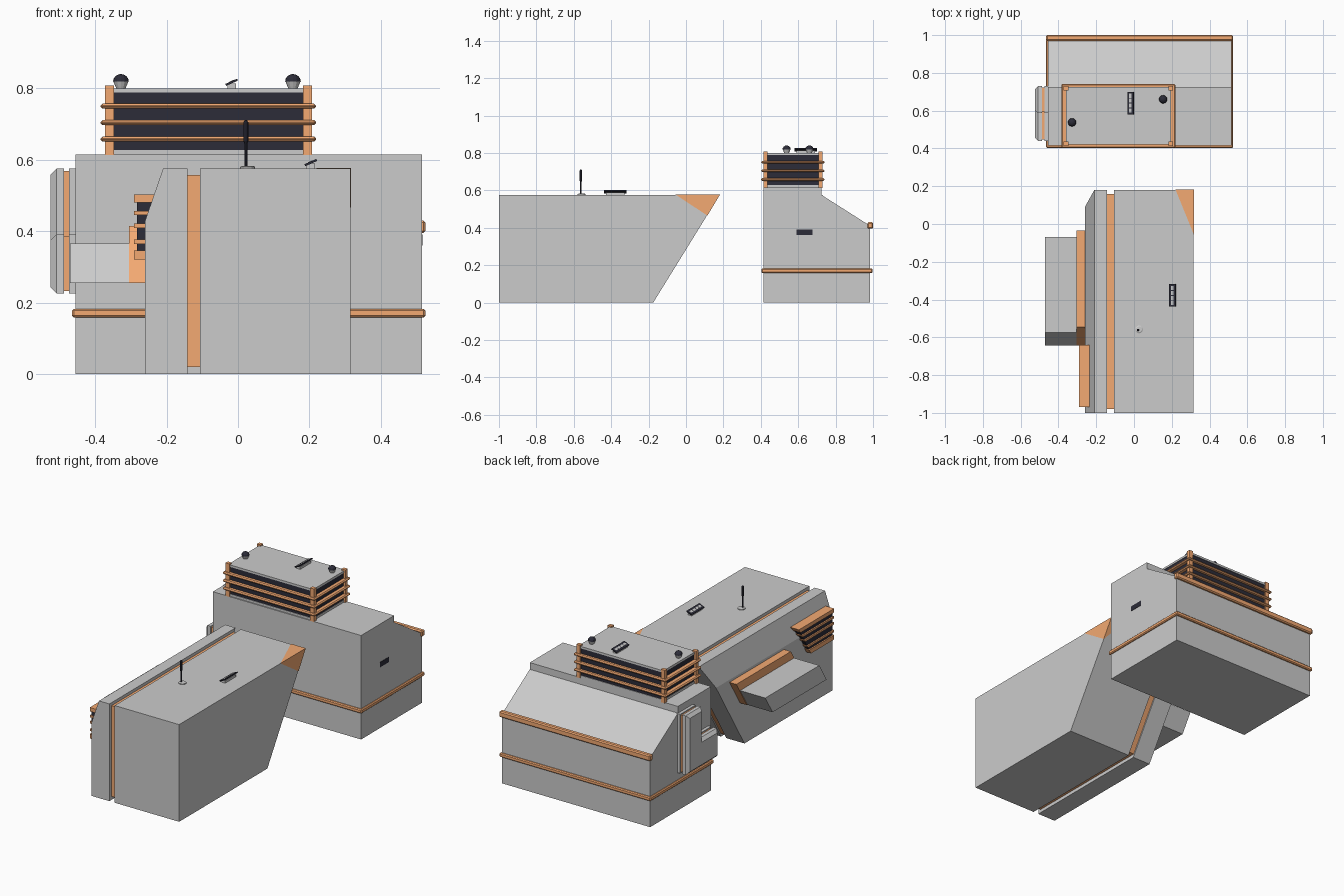
import bpy, bmesh, math
from mathutils import Matrix, Vector

if "Cube" in bpy.data.objects:
    bpy.data.objects.remove(bpy.data.objects["Cube"])


def mat(name, col):
    m = bpy.data.materials.new(name)
    m.diffuse_color = (*col, 1)
    m.use_nodes = True
    m.node_tree.nodes["Principled BSDF"].inputs["Base Color"].default_value = m.diffuse_color
    return m


ORANGE = mat("orange_paint", (0.9, 0.4, 0.17))
DARK = mat("dark_slats", (0.025, 0.025, 0.04))


def finish(bm, name, m=None):
    bmesh.ops.recalc_face_normals(bm, faces=bm.faces)
    me = bpy.data.meshes.new(name)
    bm.to_mesh(me)
    bm.free()
    ob = bpy.data.objects.new(name, me)
    bpy.context.collection.objects.link(ob)
    if m:
        me.materials.append(m)
    return ob


def box(name, lo, hi, m=None, bevel=0):
    bm = bmesh.new()
    lo, hi = Vector(lo), Vector(hi)
    bmesh.ops.create_cube(bm, size=1, matrix=Matrix.Translation((lo + hi) / 2)
                          @ Matrix.Diagonal((*(hi - lo), 1)))
    if bevel:
        bmesh.ops.bevel(bm, geom=bm.edges[:], offset=bevel, segments=1, affect='EDGES')
    return finish(bm, name, m)


def prism(name, pts, x0, x1, m=None, bevel=0):
    """Side outline (y, z) extruded along x; bevel only on the x0 face rim."""
    bm = bmesh.new()
    f = bm.faces.new([bm.verts.new((x0, y, z)) for y, z in pts])
    rim = f.edges[:]
    r = bmesh.ops.extrude_face_region(bm, geom=[f], use_keep_orig=True)
    for v in r["geom"]:
        if isinstance(v, bmesh.types.BMVert):
            v.co.x = x1
    bmesh.ops.recalc_face_normals(bm, faces=bm.faces)
    if bevel:
        bmesh.ops.bevel(bm, geom=rim, offset=bevel, segments=1, affect='EDGES')
    return finish(bm, name, m)


def lathe(name, prof, x, y, m=None, n=12):
    """Round part from (radius, z) profile."""
    bm = bmesh.new()
    rings = [[bm.verts.new((x + r * math.cos(2 * math.pi * i / n),
                            y + r * math.sin(2 * math.pi * i / n), z)) for i in range(n)]
             for r, z in prof]
    for a, b in zip(rings, rings[1:]):
        for i in range(n):
            bm.faces.new((a[i], a[(i + 1) % n], b[(i + 1) % n], b[i]))
    bm.faces.new(rings[0])
    bm.faces.new(rings[-1])
    return finish(bm, name, m)


SLOPE = 0.355 / 0.575  # lean of the overhanging rear face


def wedge(front, back_top, z0, z1, front_lean=False):
    d = (z1 - z0) * SLOPE
    return [(front - (d if front_lean else 0), z0), (back_top - d, z0),
            (back_top, z1), (front, z1)]


# --- Front wedge building ---
prism("front_hall", wedge(-1, 0.18, 0, 0.575), -0.107, 0.315)
prism("hall_seam_strip", wedge(-0.98, 0.16, 0.02, 0.557), -0.15, -0.1, ORANGE)

# side slab with chamfered shoulder following the leaning face
bm = bmesh.new()
sec = [(-0.26, 0), (-0.142, 0), (-0.142, 0.575), (-0.21, 0.575), (-0.26, 0.43)]
ends = [[bm.verts.new((x, -1 if k == 0 else -0.175 + z * SLOPE, z)) for x, z in sec]
        for k in range(2)]
for e in ends:
    bm.faces.new(e)
for i in range(5):
    j = (i + 1) % 5
    bm.faces.new((ends[0][i], ends[0][j], ends[1][j], ends[1][i]))
finish(bm, "side_slab")

# painted upper corner
bm = bmesh.new()
e = 0.0015
vs = [bm.verts.new(c) for c in ((0.22, 0.18 + e, 0.575 + e), (0.315 + e, 0.18 + e, 0.575 + e),
                                (0.315 + e, -0.055, 0.575 + e), (0.315 + e, 0.113 + e, 0.465))]
for a, b, c in ((0, 1, 2), (0, 1, 3), (1, 2, 3), (0, 2, 3)):
    bm.faces.new((vs[a], vs[b], vs[c]))
finish(bm, "painted_corner", ORANGE)

# leaning side pod and its orange backing
prism("pod_backing", wedge(-0.545, -0.035, 0.255, 0.415, True), -0.305, -0.25, ORANGE)
prism("side_pod", wedge(-0.575, -0.07, 0.255, 0.365, True), -0.47, -0.3)

# side louvre
def louvre(name, z0, z1, x, m, inset=0):
    back = -0.64 - (0.503 - z1) * SLOPE
    prism(name, wedge(-0.97 + inset, back - inset, z0, z1), x, -0.23, m)


louvre("louvre_core", 0.33, 0.49, -0.283, DARK, 0.006)
for i, (a, b) in enumerate(((0.32, 0.346), (0.364, 0.376), (0.409, 0.421),
                            (0.445, 0.457), (0.48, 0.503))):
    louvre(f"louvre_slat_{i}", a, b, -0.291, ORANGE)

# --- Rear building ---
prism("rear_hall", [(0.415, 0), (0.985, 0), (0.985, 0.41), (0.725, 0.575),
                    (0.725, 0.615), (0.415, 0.615)], -0.455, 0.515)
box("rear_band", (-0.465, 0.403, 0.158), (0.525, 0.997, 0.182), ORANGE, 0.005)
box("eave_trim", (-0.465, 0.97, 0.395), (0.525, 1.0, 0.43), ORANGE, 0.006)
box("side_slot", (0.5, 0.59, 0.36), (0.517, 0.675, 0.39), DARK)

# layered L-shaped side panel
def ell(k):
    return [(0.44 + k, 0.225 + k), (0.73 - k, 0.225 + k), (0.73 - k, 0.575 - k),
            (0.587 + k, 0.575 - k), (0.587 + k, 0.392 - k), (0.44 + k, 0.392 - k)]


prism("panel_base", ell(0), -0.473, -0.45)
prism("panel_seam", ell(0.007), -0.488, -0.47, ORANGE)
prism("panel_cover", ell(0), -0.525, -0.487, bevel=0.017)

# --- Slatted rooftop unit ---
box("roof_unit_core", (-0.358, 0.424, 0.628), (0.195, 0.722, 0.789), DARK)
box("roof_unit_base", (-0.36, 0.421, 0.61), (0.197, 0.725, 0.628))
box("roof_unit_lid", (-0.36, 0.421, 0.788), (0.197, 0.725, 0.8))
for i, z in enumerate((0.658, 0.704, 0.75)):
    box(f"roof_fin_{i}", (-0.385, 0.402, z - 0.007), (0.219, 0.741, z + 0.007), ORANGE, 0.0055)
for i, x in enumerate((-0.372, 0.182)):
    for j, y in enumerate((0.414, 0.708)):
        box(f"roof_post_{i}{j}", (x, y, 0.613), (x + 0.025, y + 0.022, 0.808), ORANGE)

# domed lamps
for i, (x, y) in enumerate(((-0.328, 0.538), (0.154, 0.66))):
    lathe(f"lamp_cup_{i}", [(0.012, 0.798), (0.016, 0.807), (0.021, 0.819)], x, y)
    lathe(f"lamp_dome_{i}", [(0.022 * math.cos(t), 0.819 + 0.021 * math.sin(t))
                             for t in (0, 0.4, 0.8, 1.2, 1.5)], x, y, DARK)

# tilted hatch vents on both roofs
def hatch(name, x, y, z):
    box(name + "_base", (x - 0.012, y - 0.05, z - 0.002), (x + 0.012, y + 0.05, z + 0.014))
    rot = Matrix.Translation((x, y, z + 0.017)) @ Matrix.Rotation(-math.radians(24), 4, 'Y')
    box(name + "_plate", (-0.018, -0.06, -0.003), (0.018, 0.06, 0.003), DARK).matrix_world = rot
    for i in range(4):
        c = -0.039 + i * 0.026
        box(f"{name}_pane_{i}", (-0.007, c - 0.011, 0), (0.007, c + 0.011, 0.004)).matrix_world = rot


hatch("rear_hatch", -0.018, 0.64, 0.8)
hatch("front_hatch", 0.204, -0.378, 0.575)

# antenna
lathe("antenna_foot", [(0.021, 0.573), (0.021, 0.58), (0.015, 0.583)], 0.027, -0.558)
lathe("antenna_mast", [(0.004, 0.58), (0.004, 0.645), (0.007, 0.652), (0.007, 0.705),
                       (0.003, 0.711)], 0.022, -0.562, DARK, 8)
